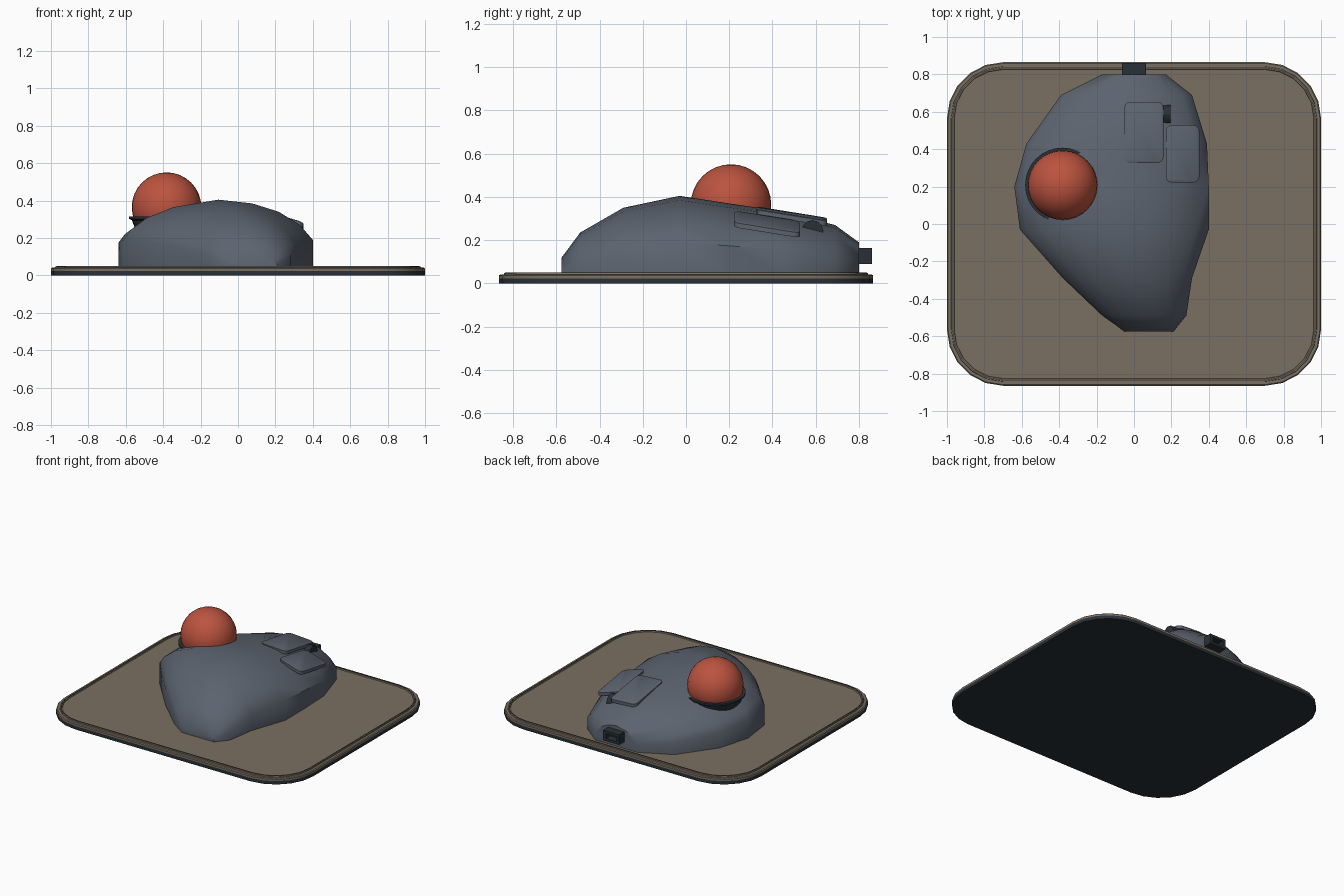
import bpy, bmesh, math
from mathutils import Matrix, Vector

cube = bpy.data.objects.get("Cube")
if cube:
    bpy.data.objects.remove(cube)


def material(name, rgb):
    m = bpy.data.materials.new(name)
    m.use_nodes = True
    m.diffuse_color = (*rgb, 1)
    m.node_tree.nodes["Principled BSDF"].inputs["Base Color"].default_value = (*rgb, 1)
    return m


slate = material("slate plastic", (0.105, 0.125, 0.158))
dark = material("dark rubber", (0.022, 0.03, 0.037))
tan = material("tan fabric", (0.195, 0.162, 0.12))
red = material("red ball", (0.5, 0.087, 0.05))


def finish(name, bm, mat, angle=30):
    bmesh.ops.recalc_face_normals(bm, faces=bm.faces)
    mesh = bpy.data.meshes.new(name)
    bm.to_mesh(mesh)
    bm.free()
    mesh.materials.append(mat)
    ob = bpy.data.objects.new(name, mesh)
    bpy.context.collection.objects.link(ob)
    bpy.ops.object.select_all(action="DESELECT")
    ob.select_set(True)
    bpy.context.view_layer.objects.active = ob
    bpy.ops.object.shade_smooth_by_angle(angle=math.radians(angle))
    return ob


def loft(name, rings, mat, caps=True, closed=False, angle=30):
    """Skin a list of equal closed rings of points."""
    bm = bmesh.new()
    vs = [[bm.verts.new(p) for p in r] for r in rings]
    n = len(vs[0])
    pairs = list(zip(vs, vs[1:])) + ([(vs[-1], vs[0])] if closed else [])
    for a, b in pairs:
        for i in range(n):
            j = (i + 1) % n
            bm.faces.new((a[i], a[j], b[j], b[i]))
    if caps and not closed:
        bm.faces.new(vs[0])
        bm.faces.new(vs[-1])
    return finish(name, bm, mat, angle)


def rounded(hx, hy, r, z, steps=5):
    """Rounded rectangle outline."""
    pts = []
    for k, (sx, sy) in enumerate([(1, 1), (-1, 1), (-1, -1), (1, -1)]):
        for i in range(steps + 1):
            a = math.pi / 2 * (k + i / steps)
            pts.append((sx * (hx - r) + r * math.cos(a), sy * (hy - r) + r * math.sin(a), z))
    return pts


def pad_ring(inset, z):
    return rounded(1 - inset, 0.865 - inset, 0.3 - inset, z)


def circle(c, r, z, n=32):
    return [(c[0] + r * math.cos(2 * math.pi * i / n),
             c[1] + r * math.sin(2 * math.pi * i / n), z) for i in range(n)]


# Desk pad: rubber base, fabric top, raised hem with a seam
loft("pad_base", [pad_ring(0, 0), pad_ring(0, 0.024)], dark)
loft("pad_fabric", [pad_ring(0, 0.024), pad_ring(0, 0.037), pad_ring(0.006, 0.042)], tan)
loft("pad_hem", [pad_ring(0.022, 0.04), pad_ring(0.024, 0.049),
                 pad_ring(0.037, 0.049), pad_ring(0.04, 0.04)], tan, closed=True)
loft("pad_seam", [pad_ring(0.029, 0.048), pad_ring(0.029, 0.0505),
                  pad_ring(0.032, 0.0505), pad_ring(0.032, 0.048)], dark, closed=True)

# Shell: cross-sections from front to back as (y, left edge, right edge, height)
sections = [(-0.575, -0.05, 0.21, 0.12), (-0.49, -0.17, 0.28, 0.235), (-0.29, -0.38, 0.31, 0.35),
            (-0.03, -0.61, 0.40, 0.405), (0.2, -0.64, 0.40, 0.37), (0.43, -0.575, 0.39, 0.335),
            (0.69, -0.39, 0.31, 0.27), (0.80, -0.17, 0.17, 0.19)]
profile = [(0, 0), (0, 0.47), (0.035, 0.6), (0.12, 0.76), (0.26, 0.9), (0.5, 1),
           (0.68, 0.95), (0.82, 0.84), (0.93, 0.67), (1, 0.47), (1, 0)]
loft("shell", [[(a + u * (b - a), y, max(0.042, h * v)) for u, v in profile]
               for y, a, b, h in sections], slate, angle=42)

# Trackball and its socket collar
ball_at = Vector((-0.382, 0.208, 0.365))
bm = bmesh.new()
bmesh.ops.create_uvsphere(bm, u_segments=32, v_segments=16, radius=0.186,
                          matrix=Matrix.Translation(ball_at))
finish("ball", bm, red, 60)
loft("ball_socket", [circle(ball_at, r, z) for r, z in
                     [(0.165, 0.24), (0.185, 0.295), (0.2, 0.303), (0.2, 0.315), (0.183, 0.315)]], dark)


def button(name, centre, hx, hy, slope_x, slope_y):
    ob = loft(name, [rounded(hx - i, hy - i, 0.03, z, 4) for i, z in
                     [(0, -0.022), (0, 0), (0.006, 0.004)]], slate)
    for v in ob.data.vertices:
        v.co.z += slope_x * v.co.x + slope_y * v.co.y
        v.co += Vector(centre)


# Two click buttons
button("inner_button", (0.053, 0.49, 0.32), 0.104, 0.163, -0.06, -0.16)
button("outer_button", (0.26, 0.375, 0.284), 0.089, 0.153, -0.3, -0.16)


def block(name, centre, size, mat):
    bm = bmesh.new()
    bmesh.ops.create_cube(bm, size=1, matrix=Matrix.Translation(centre) @ Matrix.Diagonal((*size, 1)))
    return finish(name, bm, mat)


# Scroll wheel between the buttons, lying across the slope
bm = bmesh.new()
bmesh.ops.create_cone(bm, cap_ends=True, segments=12, radius1=0.05, radius2=0.05, depth=0.05,
                      matrix=Matrix.Translation((0.17, 0.585, 0.243)) @ Matrix.Rotation(math.pi / 2, 4, "Y"))
finish("scroll_wheel", bm, dark)

# Cable socket: hollow frame at the back
def frame(hx, hz, y):
    return [(sx * hx, y, 0.127 + sz * hz) for sx, sz in [(-1, -1), (1, -1), (1, 1), (-1, 1)]]


loft("cable_socket", [frame(0.065, 0.036, 0.77), frame(0.065, 0.036, 0.86), frame(0.042, 0.018, 0.86),
                      frame(0.042, 0.018, 0.81)], dark)
